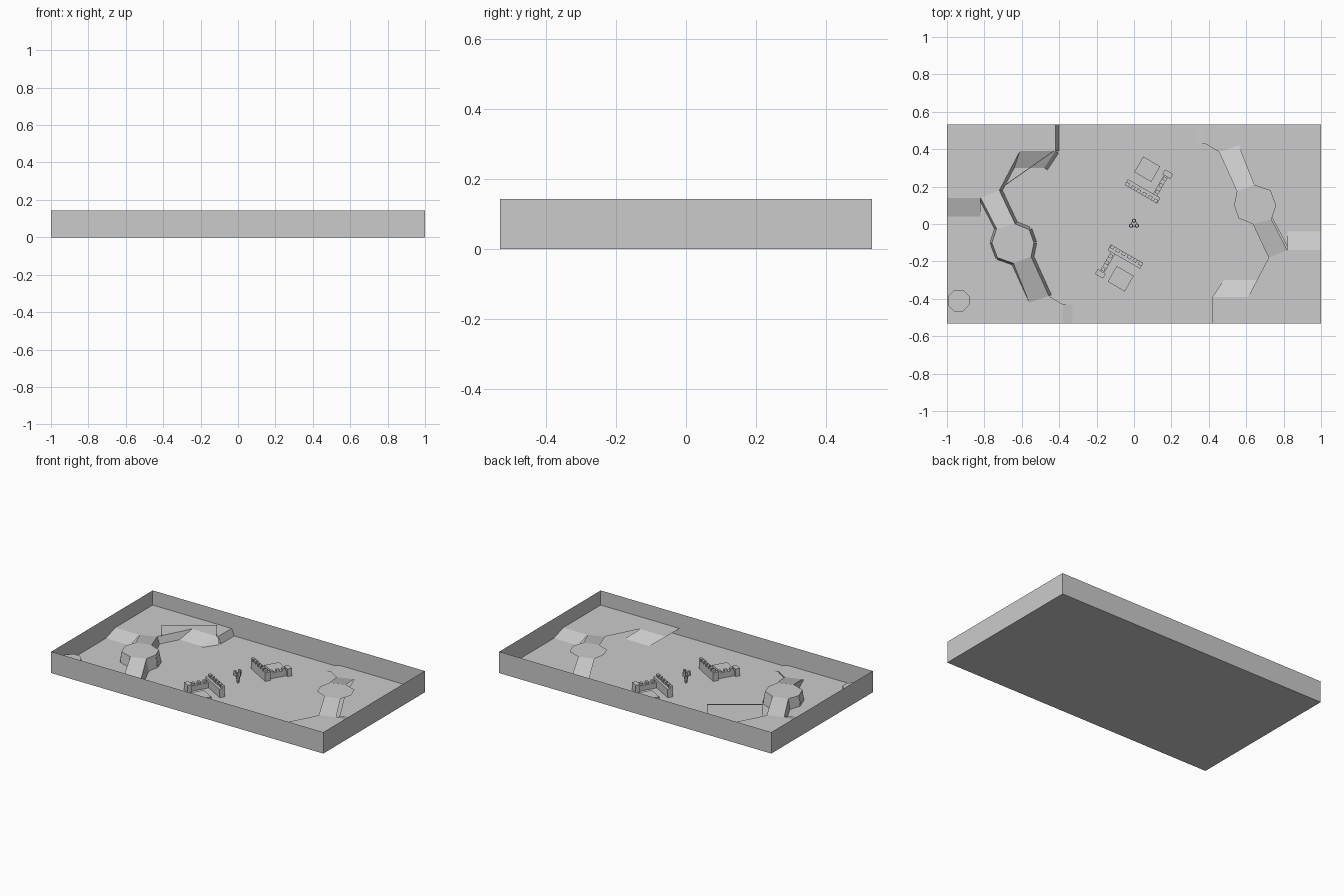
import bpy, bmesh, math
from mathutils import Vector, Matrix

if "Cube" in bpy.data.objects:
    bpy.data.objects.remove(bpy.data.objects["Cube"])

X, Y, H = 1.0, 0.5325, 0.142
HIGH, LOW, TOP = 0.045, 0.012, 0.08      # terrain levels

grey = bpy.data.materials.new("stone grey")
grey.diffuse_color = (0.6, 0.6, 0.6, 1)
grey.use_nodes = True
grey.node_tree.nodes["Principled BSDF"].inputs["Base Color"].default_value = grey.diffuse_color


def finish(name, bm):
    me = bpy.data.meshes.new(name)
    bm.to_mesh(me)
    bm.free()
    me.materials.append(grey)
    ob = bpy.data.objects.new(name, me)
    bpy.context.collection.objects.link(ob)
    return ob


def face(bm, pts):
    return bm.faces.new([bm.verts.new(p) for p in pts])


def flat(pts, z):
    return [(x, y, z) for x, y in pts]


def skirt(bm, pts, bottom, out=0.015):
    """Steep cliff below a line; its foot moves out to the left of the line."""
    for a, b in zip(pts, pts[1:]):
        a, b = Vector(a), Vector(b)
        d = (b - a).to_2d().normalized() * out
        n = Vector((-d.y, d.x, 0))
        a2, b2 = a + n, b + n
        a2.z = b2.z = bottom
        face(bm, [a, b, b2, a2])


def box(bm, u0, u1, v0, v1, z0, z1, m):
    r = bmesh.ops.create_cube(bm, size=1)
    s = Matrix.Diagonal((u1 - u0, v1 - v0, z1 - z0, 1))
    t = Matrix.Translation(((u0 + u1) / 2, (v0 + v1) / 2, (z0 + z1) / 2))
    bmesh.ops.transform(bm, matrix=m @ t @ s, verts=r["verts"])


# Ground and outer walls
bm = bmesh.new()
corners = [(-X, -Y), (X, -Y), (X, Y), (-X, Y)]
face(bm, flat(corners, 0))
finish("ground", bm)
bm = bmesh.new()
for i in range(4):
    (a, b), (c, d) = corners[i], corners[(i + 1) % 4]
    face(bm, [(a, b, 0), (c, d, 0), (c, d, H), (a, b, H)])
finish("outer_walls", bm)

# Terrain of one end, described for the left side
high = [(-X, .14), (-.82, .14), (-.72, .18), (-.61, .39), (-.42, .39), (-.42, Y), (-X, Y)]
low = [(-X, -Y), (-.38, -Y), (-.38, -.43), (-.455, -.385), (-.56, -.42),
       (-.64, -.21), (-.7, -.1), (-.74, -.03), (-.82, .12), (-.82, .04), (-X, .04)]
octagon = [(-.735, -.025), (-.76, -.1), (-.73, -.18), (-.645, -.21), (-.55, -.175),
           (-.535, -.1), (-.56, -.03), (-.635, 0)]

for side, turn in (("left", 0), ("right", math.pi)):
    rot = Matrix.Rotation(turn, 4, 'Z')

    def done(name, bm):
        finish(f"{side}_{name}", bm).matrix_world = rot

    bm = bmesh.new()
    face(bm, flat(high, HIGH))
    done("high_plateau", bm)

    bm = bmesh.new()
    face(bm, flat(low, LOW))
    done("low_plateau", bm)

    # Slopes joining the levels
    bm = bmesh.new()
    face(bm, [(-X, .04, LOW), (-.82, .04, LOW), (-.82, .14, HIGH), (-X, .14, HIGH)])
    face(bm, [(-.66, .30, 0), (-.48, .30, 0), (-.42, .39, HIGH), (-.61, .39, HIGH)])
    face(bm, [(-.38, -Y, LOW), (-.33, -Y, 0), (-.33, -.43, 0), (-.38, -.43, LOW)])
    done("slopes", bm)

    # Raised crossing: octagon with a ramp each way
    bm = bmesh.new()
    face(bm, flat(octagon, TOP))
    face(bm, [(-.82, .14, HIGH), (-.735, -.025, TOP), (-.635, 0, TOP), (-.72, .18, HIGH)])
    face(bm, [(-.645, -.21, TOP), (-.56, -.42, LOW), (-.455, -.385, LOW), (-.55, -.175, TOP)])
    done("crossing", bm)

    # Cliffs are only closed on the left end
    if side == "left":
        bm = bmesh.new()
        inner = [(-.455, -.385, LOW)] + flat(octagon[4:], TOP) + [(-.72, .18, HIGH)]
        outer = [(-.82, .14, HIGH)] + flat(octagon[:4], TOP) + [(-.56, -.42, LOW)]
        skirt(bm, inner[::-1], 0)
        skirt(bm, outer[::-1], LOW, 0.01)
        skirt(bm, [(-.61, .39, HIGH), (-.72, .18, HIGH)], 0)
        skirt(bm, [(-.42, Y, HIGH), (-.42, .39, HIGH), (-.48, .30, 0)], 0, 0.02)
        skirt(bm, [(-.38, -.43, LOW), (-.455, -.385, LOW)], 0, 0.003)
        done("cliffs", bm)

# Thin frame across the left ramp
bm = bmesh.new()
a, b = Vector((-.70, .20, 0)), Vector((-.43, .39, 0))
m = Matrix.Translation(a) @ Matrix.Rotation(math.atan2(b.y - a.y, b.x - a.x), 4, 'Z')
n = (b - a).length
box(bm, 0, n, -.002, .002, .116, .12, m)
for u in (0, n):
    box(bm, u - .002, u + .002, -.002, .002, HIGH, .12, m)
finish("ramp_frame", bm)

# Octagonal pedestal in the corner
bm = bmesh.new()
bmesh.ops.create_cone(bm, cap_ends=True, segments=8, radius1=.062, radius2=.062, depth=.068,
                      matrix=Matrix.Translation((-.938, -.41, .034)) @ Matrix.Rotation(math.pi / 8, 4, 'Z'))
finish("corner_pedestal", bm)

# Two ruined forts facing each other
for name, turn in (("back_fort", 0), ("front_fort", math.pi)):
    bm = bmesh.new()
    m = (Matrix.Rotation(turn, 4, 'Z') @ Matrix.Translation((.075, .235, 0))
         @ Matrix.Rotation(math.radians(-30), 4, 'Z'))
    box(bm, -.095, .105, -.085, -.05, 0, .055, m)            # long wall
    for i in range(6):                                       # battlements
        u = -.095 + i * .035
        box(bm, u, u + .022, -.085, -.066, .055, .072, m)
    box(bm, .06, .085, -.05, .085, 0, .035, m)               # side wall
    for v in (-.04, 0, .04):
        box(bm, .065, .085, v, v + .02, .035, .05, m)
    box(bm, .05, .1, .065, .095, 0, .05, m)                  # end pillar
    box(bm, -.085, .02, 0, .096, 0, .012, m)                 # low floor
    finish(name, bm)

# Three-sided ornament in the middle
bm = bmesh.new()
for i in range(3):
    ang = math.radians(90 + 120 * i)
    p = Vector((.018 * math.cos(ang), .018 * math.sin(ang), 0))
    bmesh.ops.create_cone(bm, cap_ends=True, segments=6, radius1=.012, radius2=.009, depth=.03,
                          matrix=Matrix.Translation(p + Vector((0, 0, .065))))
bmesh.ops.create_cone(bm, cap_ends=True, segments=6, radius1=.006, radius2=.018, depth=.06,
                      matrix=Matrix.Translation((0, 0, .03)))
finish("centre_ornament", bm)
